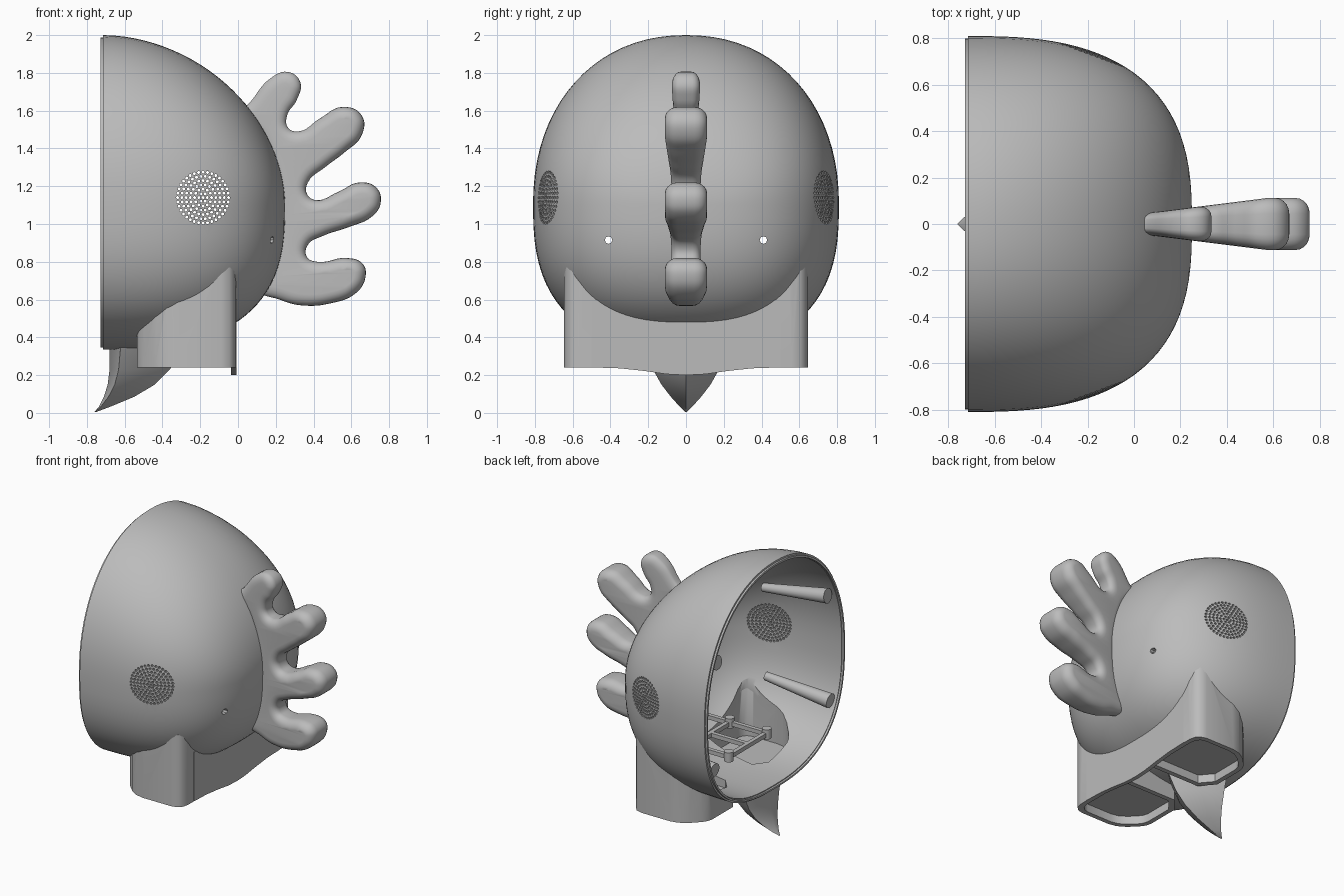
import bpy, bmesh, math
from mathutils import Vector

if "Cube" in bpy.data.objects:
    bpy.data.objects.remove(bpy.data.objects["Cube"], do_unlink=True)

GREY = (0.5, 0.5, 0.5, 1)
plastic = bpy.data.materials.new("plain grey plastic")
plastic.use_nodes = True
plastic.diffuse_color = GREY
plastic.node_tree.nodes["Principled BSDF"].inputs["Base Color"].default_value = GREY

RIM, TIP, MID = -0.715, 0.25, 1.1   # shell opening, shell pole, widest height


def add_object(name, bm):
    bmesh.ops.recalc_face_normals(bm, faces=bm.faces)
    mesh = bpy.data.meshes.new(name)
    bm.to_mesh(mesh)
    bm.free()
    obj = bpy.data.objects.new(name, mesh)
    bpy.context.collection.objects.link(obj)
    mesh.materials.append(plastic)
    return obj


def smooth(obj, angle=35):
    bpy.ops.object.select_all(action='DESELECT')
    obj.select_set(True)
    bpy.context.view_layer.objects.active = obj
    bpy.ops.object.shade_smooth_by_angle(angle=math.radians(angle))


def bake(obj):
    """Apply all modifiers of an object."""
    graph = bpy.context.evaluated_depsgraph_get()
    mesh = bpy.data.meshes.new_from_object(obj.evaluated_get(graph))
    obj.modifiers.clear()
    obj.data = mesh


def cut(obj, *cutters):
    for cutter in cutters:
        mod = obj.modifiers.new("cut", 'BOOLEAN')
        mod.operation, mod.solver, mod.object = 'DIFFERENCE', 'EXACT', cutter
        cutter.hide_render = True
    bake(obj)


def bridge(bm, rings):
    for a, b in zip(rings, rings[1:]):
        for i in range(len(a)):
            j = (i + 1) % len(a)
            bm.faces.new((a[i], a[j], b[j], b[i]))


def prism(name, points, start, end, place):
    """Extrude a flat outline; place(u, v, depth) gives the 3D position."""
    bm = bmesh.new()
    rings = [[bm.verts.new(place(u, v, d)) for u, v in points] for d in (start, end)]
    bridge(bm, rings)
    for ring in rings:
        bm.faces.new(ring)
    return add_object(name, bm)


def tubes(name, segments, sides):
    """One mesh of straight, capped, possibly tapered rods."""
    bm = bmesh.new()
    for a, b, r_a, r_b in segments:
        a, b = Vector(a), Vector(b)
        turn = (b - a).to_track_quat('Z', 'Y')
        rings = []
        for centre, r in ((a, r_a), (b, r_b)):
            angles = [math.tau * k / sides for k in range(sides)]
            rings.append([bm.verts.new(centre + turn @ Vector((r * math.cos(t), r * math.sin(t), 0)))
                          for t in angles])
        bridge(bm, rings)
        for ring in rings:
            bm.faces.new(ring)
    return add_object(name, bm)


def power(value, exponent):
    return math.copysign(abs(value) ** exponent, value)


def dome(name, steps=28, sides=80, scale=1.0, closed=False):
    """Egg-shaped half shell, open towards -x."""
    bm = bmesh.new()
    rings = []
    for i in range(steps):
        t = math.sin(math.pi / 2 * i / steps)
        width, up, down = ((1 - t ** n) ** (1 / n) for n in (2.7, 1.9, 2.7))
        ring = []
        for k in range(sides):
            a = math.tau * k / sides
            c, s = math.cos(a), math.sin(a)
            n, height = (2.15, 0.9 * up) if s >= 0 else (2.6, 0.765 * down)
            y = 0.81 * width * power(c, 2 / n)
            z = height * power(s, 2 / n)
            ring.append(bm.verts.new((RIM + (TIP - RIM) * t * scale, y * scale, MID + z * scale)))
        rings.append(ring)
    bridge(bm, rings)
    pole = bm.verts.new((RIM + (TIP - RIM) * scale, 0, MID))
    last = rings[-1]
    for k in range(sides):
        bm.faces.new((last[k], last[(k + 1) % sides], pole))
    if closed:
        bm.faces.new(rings[0])
    return add_object(name, bm)


# Head shell with speaker grilles in rings and small sight holes
shell = dome("head_shell")
wall = shell.modifiers.new("wall", 'SOLIDIFY')
wall.thickness, wall.offset = 0.03, -1
bake(shell)
holes = []
for ring in range(7):
    count = max(1, 6 * ring)
    for k in range(count):
        a = math.tau * k / count
        x, z = -0.185 + 0.0225 * ring * math.cos(a), 1.14 + 0.0225 * ring * math.sin(a)
        holes.append(((x, -1, z), (x, 1, z), 0.008, 0.008))
for y in (-0.41, 0.41):
    holes.append(((0, y, 0.915), (0.5, y, 0.915), 0.02, 0.02))
cut(shell, tubes("hole_cutter", holes, 8))

# Thin locating lip around the opening
bm = bmesh.new()
rim_points = [v.co.copy() for v in dome("lip_cutter", steps=2).data.vertices][:80]
rings = []
for x, k in ((0.02, 0.986), (-0.014, 0.986), (-0.014, 0.97), (0.02, 0.97)):
    rings.append([bm.verts.new((RIM + x, p.y * k, MID + (p.z - MID) * k)) for p in rim_points])
bridge(bm, rings + rings[:1])
smooth(add_object("rim_lip", bm))

# Comb: rounded outline, thicker towards the finger tips
outline = [(.06, 1.64), (.17, 1.77), (.265, 1.805), (.33, 1.75), (.31, 1.655), (.26, 1.575),
           (.265, 1.51), (.32, 1.49), (.435, 1.56), (.555, 1.62), (.655, 1.575), (.655, 1.47),
           (.565, 1.38), (.46, 1.3), (.37, 1.22), (.365, 1.16), (.41, 1.127), (.53, 1.17),
           (.645, 1.22), (.735, 1.19), (.755, 1.11), (.71, 1.04), (.59, .985), (.445, .935),
           (.37, .89), (.365, .825), (.42, .8), (.58, .82), (.66, .79), (.675, .72),
           (.625, .635), (.49, .58), (.33, .57), (.22, .6), (.1, .66), (.18, .85),
           (.205, 1.05), (.185, 1.25), (.12, 1.45), (.02, 1.6)]
curve = bpy.data.curves.new("comb_outline", 'CURVE')
curve.dimensions, curve.fill_mode = '2D', 'BOTH'
curve.extrude, curve.bevel_depth, curve.offset = 0.04, 0.06, -0.06
curve.bevel_resolution, curve.resolution_u = 4, 6
spline = curve.splines.new('BEZIER')
spline.bezier_points.add(len(outline) - 1)
spline.use_cyclic_u = True
for point, (x, z) in zip(spline.bezier_points, outline):
    point.co = (x, z, 0)
    point.handle_left_type = point.handle_right_type = 'AUTO'
guide = bpy.data.objects.new("comb_guide", curve)
bpy.context.collection.objects.link(guide)
bpy.context.view_layer.update()
mesh = bpy.data.meshes.new_from_object(guide.evaluated_get(bpy.context.evaluated_depsgraph_get()))
bpy.data.objects.remove(guide, do_unlink=True)
bm = bmesh.new()
bm.from_mesh(mesh)
bmesh.ops.remove_doubles(bm, verts=bm.verts, dist=0.0005)
for v in bm.verts:
    x, z, depth = v.co
    v.co = (x, -depth / 0.1 * min(0.04 + 0.125 * x, 0.112), z)
smooth(add_object("comb", bm), 40)

# Neck: legs with a floor, hollow above it and open into the shell, joined by a skirt
trim = dome("shell_trim_cutter", scale=0.985, closed=True)
leg_plan = [(-.01, .12), (-.01, .56), (-.02, .605), (-.045, .633), (-.09, .645), (-.32, .645),
            (-.38, .632), (-.44, .595), (-.5, .535), (-.525, .5), (-.535, .46), (-.535, .22), (-.45, .12)]
inner = [(-0.27 + (x + 0.27) * 0.87, 0.385 + (y - 0.385) * 0.87) for x, y in leg_plan]
for side, label in ((1, "left"), (-1, "right")):
    place = lambda u, v, d: (u, v * side, d)
    leg = prism("neck_leg_" + label, leg_plan, 0.24, 0.77, place)
    recess = prism("recess_cutter_" + label, inner, 0.1, 0.3, place)
    hollow = prism("hollow_cutter_" + label, inner, 0.325, 0.74, place)
    cut(leg, recess, hollow, trim)
    cut(shell, hollow)
    smooth(leg)
smooth(shell)
half = [(.5, .241), (.35, .236), (.22, .222), (.1, .205)]
skirt_plan = [(-.5, .6), (.5, .6)] + half + [(0, .2)] + [(-y, z) for y, z in reversed(half)]
skirt = prism("neck_skirt", skirt_plan, -0.038, -0.008, lambda u, v, d: (d, u, v))
cut(skirt, trim)
smooth(skirt)
for helper in [o for o in bpy.data.objects if "_cutter" in o.name]:
    bpy.data.objects.remove(helper, do_unlink=True)

# Lower beak: curved diamond sections down to a point
bm = bmesh.new()
rings = []
for back, front, width, z in ((-.76, -.75, .004, .005), (-.735, -.67, .035, .035), (-.71, -.55, .08, .085),
                              (-.69, -.44, .13, .15), (-.68, -.36, .175, .23), (-.68, -.29, .22, .35)):
    fold = back + 0.15 * (front - back)
    corners = [(back, 0), (fold, width), (0.5 * (fold + front), width * 0.68), (front, 0),
               (0.5 * (fold + front), -width * 0.68), (fold, -width)]
    rings.append([bm.verts.new((x, y, z)) for x, y in corners])
bridge(bm, rings)
bm.faces.new(rings[0])
bm.faces.new(rings[-1])
smooth(add_object("lower_beak", bm), 45)

# Screw bosses along the inner wall
bosses = []
for side in (-1, 1):
    for y_rim, z_rim, y_end, z_end in ((0.64, 1.5, 0.61, 1.44), (0.67, 0.72, 0.64, 0.78)):
        bosses.append(((-0.7, side * y_rim, z_rim), (-0.2, side * y_end, z_end), 0.052, 0.03))
smooth(tubes("screw_bosses", bosses, 20))

# Electronics tray: rails reaching the front wall, with cross bars and screw lugs
bm = bmesh.new()
for x, y, sx, sy in ((-.5, 0, .03, .44), (-.2, 0, .03, .44), (-.24, .22, .56, .03),
                     (-.24, -.22, .56, .03), (-.35, 0, .3, .03)):
    made = bmesh.ops.create_cube(bm, size=1)["verts"]
    bmesh.ops.scale(bm, vec=(sx, sy, 0.03), verts=made)
    bmesh.ops.translate(bm, vec=(x, y, 0.6), verts=made)
add_object("tray_frame", bm)
lugs = [((x, y, 0.57), (x, y, 0.64), 0.032, 0.032) for x in (-.5, -.2) for y in (-.22, .22)]
smooth(tubes("tray_lugs", lugs, 16))
